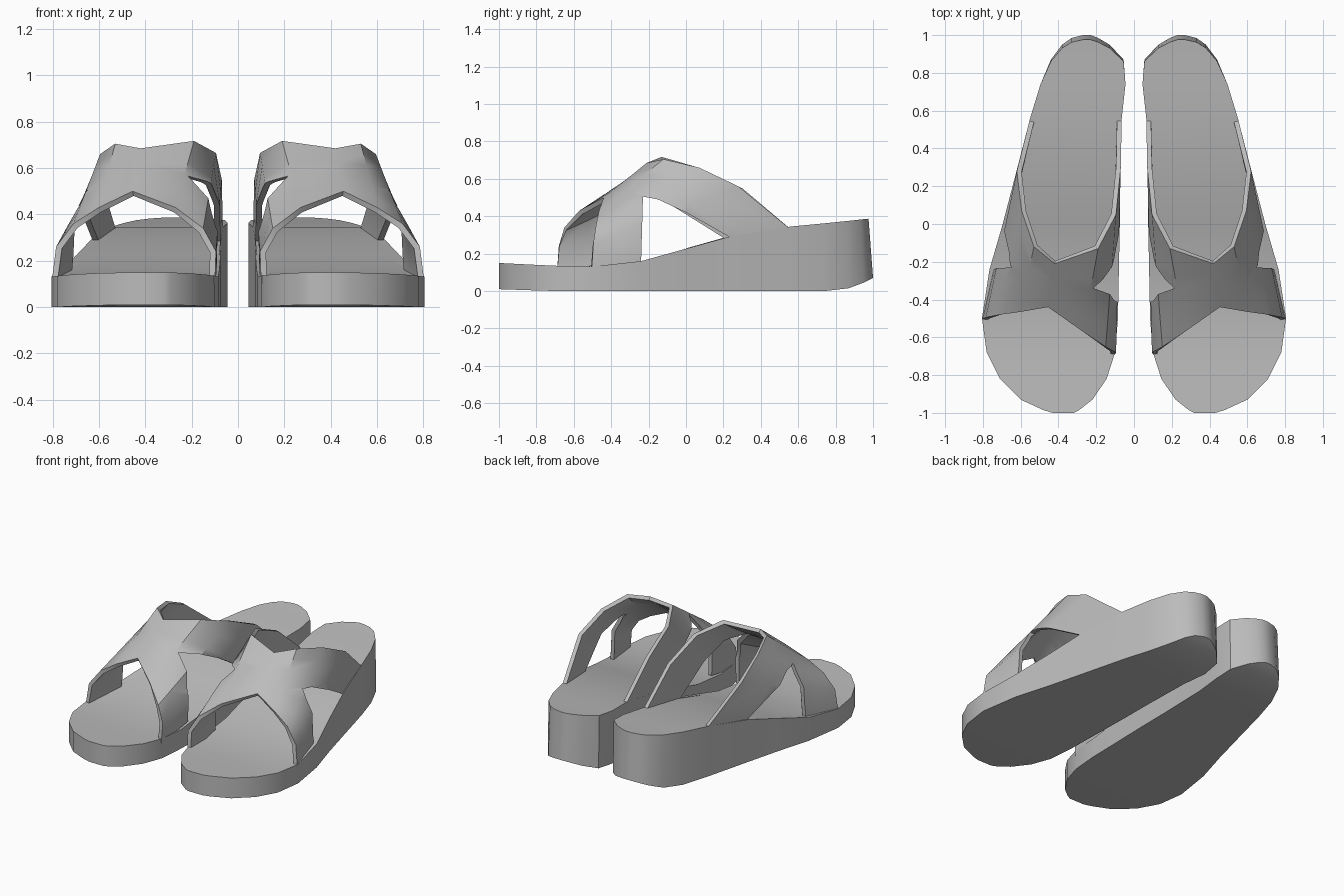
import bpy, bmesh, math
from mathutils import Vector

cube = bpy.data.objects.get("Cube")
if cube:
    bpy.data.objects.remove(cube, do_unlink=True)

grey = bpy.data.materials.new("plain grey")
grey.use_nodes = True
colour = (0.5, 0.5, 0.5, 1)
grey.diffuse_color = colour
grey.node_tree.nodes["Principled BSDF"].inputs["Base Color"].default_value = colour


def make_object(name, bm):
    bmesh.ops.recalc_face_normals(bm, faces=bm.faces)
    mesh = bpy.data.meshes.new(name)
    bm.to_mesh(mesh)
    bm.free()
    mesh.materials.append(grey)
    obj = bpy.data.objects.new(name, mesh)
    bpy.context.collection.objects.link(obj)
    return obj


def activate(obj):
    bpy.ops.object.select_all(action='DESELECT')
    obj.select_set(True)
    bpy.context.view_layer.objects.active = obj


def apply_modifier(obj, kind, **settings):
    mod = obj.modifiers.new(kind.title(), kind)
    for key, value in settings.items():
        setattr(mod, key, value)
    activate(obj)
    bpy.ops.object.modifier_apply(modifier=mod.name)


def interpolate(points, y):
    for (y0, z0), (y1, z1) in zip(points, points[1:]):
        if y <= y1:
            return z0 + (z1 - z0) * (y - y0) / (y1 - y0)
    return points[-1][1]


def finish(obj, angle):
    """Mirror one shoe's part to make the pair, then shade it."""
    apply_modifier(obj, 'MIRROR', use_mirror_merge=False)
    bpy.ops.object.shade_smooth_by_angle(angle=math.radians(angle))


# Wedge sole: cross stations (y, inner x, outer x) with top and bottom profiles
stations = [(-1, .32, .43), (-.985, .29, .48), (-.93, .22, .60), (-.82, .145, .71),
            (-.68, .10, .78), (-.5, .085, .805), (-.24, .08, .765), (0, .075, .695),
            (.23, .073, .635), (.56, .065, .55), (.74, .045, .495), (.87, .055, .44),
            (.95, .13, .38), (.985, .19, .33), (1, .23, .27)]
top_line = [(-1, .15), (-.7, .135), (-.45, .13), (-.24, .16), (.23, .29), (.56, .345), (1, .387)]
bottom_line = [(-1, .01), (-.7, 0), (.78, 0), (.9, .02), (1, .07)]

bm = bmesh.new()
rings = []
for y, inner, outer in stations:
    top, bottom = interpolate(top_line, y), interpolate(bottom_line, y)
    top_y = y - max(0, y - .8) * .12
    corners = [(inner, y, bottom), (outer, y, bottom), (outer, top_y, top), (inner, top_y, top)]
    rings.append([bm.verts.new(c) for c in corners])
for a, b in zip(rings, rings[1:]):
    for i in range(4):
        j = (i + 1) % 4
        bm.faces.new((a[i], a[j], b[j], b[i]))
bm.faces.new(rings[0])
bm.faces.new(rings[-1])
sole = make_object("soles", bm)

# Crossed upper: ruled surface between its front and back edges
front_edge = [(.10, -.69, .10), (.095, -.68, .24), (.15, -.65, .34), (.27, -.57, .43),
              (.455, -.44, .50), (.60, -.465, .43), (.71, -.48, .36), (.785, -.495, .26),
              (.805, -.505, .10)]
back_edge = [(.065, .56, .33), (.07, .30, .55), (.095, .05, .665), (.19, -.13, .717),
             (.42, -.21, .685), (.53, -.12, .705), (.595, .07, .66), (.62, .28, .56),
             (.55, .56, .33)]
STEPS = 6
bm = bmesh.new()
rows = [[bm.verts.new(Vector(f).lerp(Vector(b), k / STEPS))
         for f, b in zip(front_edge, back_edge)] for k in range(STEPS + 1)]
for a, b in zip(rows, rows[1:]):
    for i in range(len(a) - 1):
        bm.faces.new((a[i], a[i + 1], b[i + 1], b[i]))
strap = make_object("crossed_straps", bm)
if sum(p.normal.z * p.area for p in strap.data.polygons) < 0:
    strap.data.flip_normals()
apply_modifier(strap, 'SOLIDIFY', thickness=.025, offset=-1, use_even_offset=True)


# Side openings: cut through with prisms drawn in side profile
def cut_opening(profile, x0, x1):
    bm = bmesh.new()
    ends = [[bm.verts.new((x, y, z)) for y, z in profile] for x in (x0, x1)]
    for end in ends:
        bm.faces.new(end)
    for i in range(len(profile)):
        j = (i + 1) % len(profile)
        bm.faces.new((ends[0][i], ends[0][j], ends[1][j], ends[1][i]))
    cutter = make_object("opening_cutter", bm)
    cutter.hide_render = True
    apply_modifier(strap, 'BOOLEAN', operation='DIFFERENCE', object=cutter, solver='EXACT')
    bpy.data.objects.remove(cutter, do_unlink=True)


cut_opening([(-.24, .16), (-.23, .505), (-.15, .49), (.0, .42), (.23, .29)], .45, 1)
cut_opening([(-.41, .14), (-.41, .35), (-.34, .565), (-.24, .54), (-.08, .46),
             (.2, .285), (-.24, .16)], -.1, .32)

finish(sole, 35)
finish(strap, 35)
